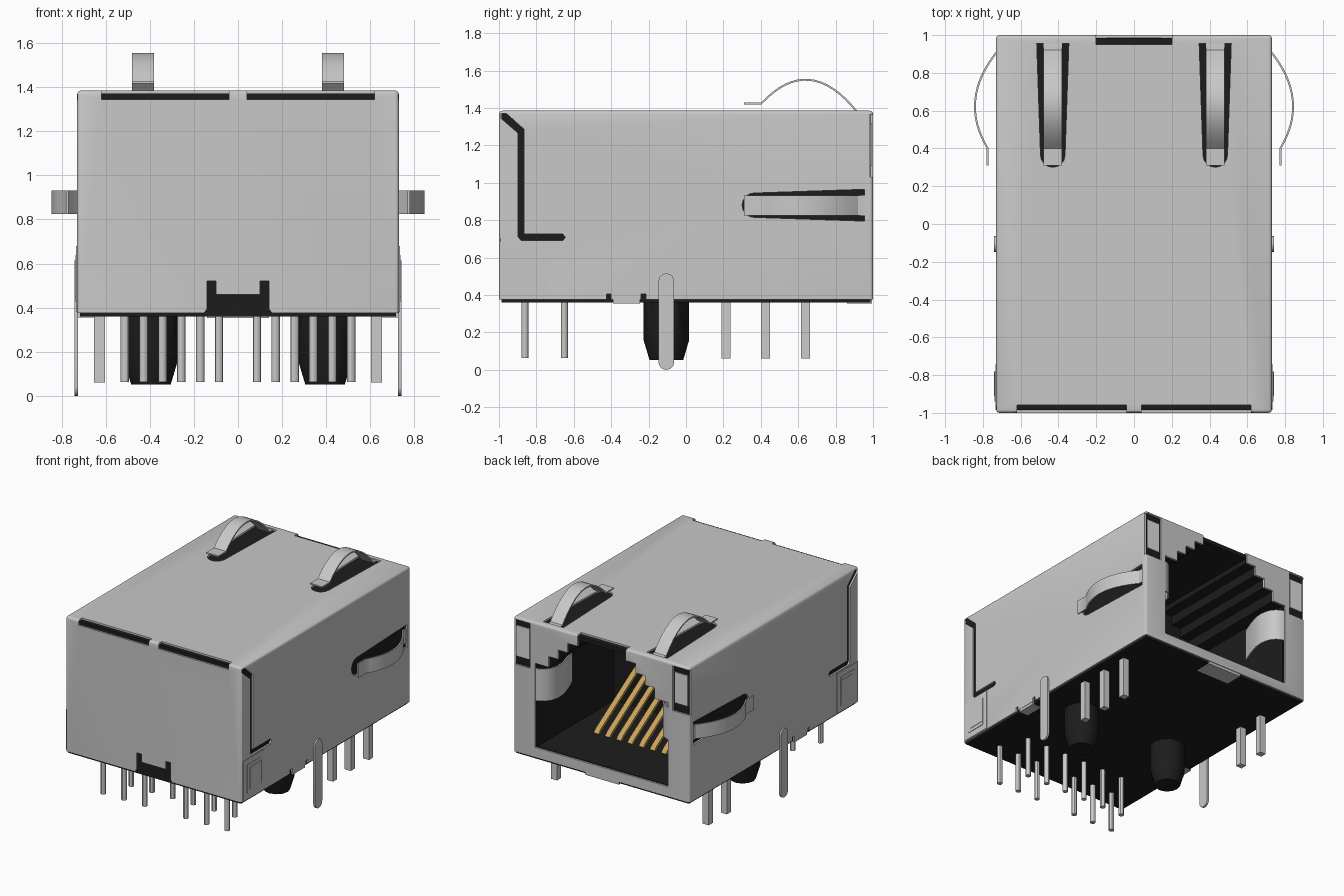
import bpy, bmesh, math
from mathutils import Vector

if "Cube" in bpy.data.objects:
    bpy.data.objects.remove(bpy.data.objects["Cube"])


def mat(name, rgb):
    m = bpy.data.materials.new(name)
    m.diffuse_color = (*rgb, 1)
    m.use_nodes = True
    m.node_tree.nodes["Principled BSDF"].inputs["Base Color"].default_value = m.diffuse_color
    return m


METAL = mat("shell metal", (0.58, 0.58, 0.58))
PIN = mat("pin tin", (0.60, 0.60, 0.59))
BLACK = mat("black plastic", (0.012, 0.012, 0.012))
GOLD = mat("gold", (0.58, 0.36, 0.10))
LENS = mat("light lens", (0.72, 0.72, 0.72))


def finish(name, bm, material):
    bmesh.ops.recalc_face_normals(bm, faces=bm.faces)
    me = bpy.data.meshes.new(name)
    bm.to_mesh(me)
    bm.free()
    if material:
        me.materials.append(material)
    me.shade_smooth()
    me.set_sharp_from_angle(angle=math.radians(30))
    ob = bpy.data.objects.new(name, me)
    bpy.context.collection.objects.link(ob)
    return ob


def prism(name, pts, axis, lo, hi, material=None):
    """Extrude a 2D outline along an axis."""
    place = {"x": lambda a, b, c: (c, a, b),
             "y": lambda a, b, c: (a, c, b),
             "z": lambda a, b, c: (a, b, c)}[axis]
    bm = bmesh.new()
    r0 = [bm.verts.new(place(a, b, lo)) for a, b in pts]
    r1 = [bm.verts.new(place(a, b, hi)) for a, b in pts]
    bm.faces.new(r0)
    bm.faces.new(r1)
    n = len(pts)
    for i in range(n):
        j = (i + 1) % n
        bm.faces.new((r0[i], r0[j], r1[j], r1[i]))
    return finish(name, bm, material)


def box(name, x0, x1, y0, y1, z0, z1, material=None):
    return prism(name, [(x0, y0), (x1, y0), (x1, y1), (x0, y1)], "z", z0, z1, material)


def ribbon(path, t):
    """Closed outline of a bent strip of thickness t."""
    p = [Vector(q) for q in path]
    off = []
    for i in range(len(p)):
        d = (p[min(i + 1, len(p) - 1)] - p[max(i - 1, 0)]).normalized()
        off.append(p[i] + Vector((-d.y, d.x)) * t)
    return [tuple(q) for q in p + off[::-1]]


def capsule(cx, r, lo, hi):
    up = [(cx + r * math.cos(a), hi - r + r * math.sin(a)) for a in [math.pi * i / 10 for i in range(11)]]
    return up + [(cx - r * math.cos(a), lo + r - r * math.sin(a)) for a in [math.pi * i / 10 for i in range(11)]]


def carve(ob, cutters):
    for c in cutters:
        m = ob.modifiers.new("cut", "BOOLEAN")
        m.operation, m.solver, m.object = "DIFFERENCE", "EXACT", c
    bpy.context.view_layer.update()
    dg = bpy.context.evaluated_depsgraph_get()
    me = bpy.data.meshes.new_from_object(ob.evaluated_get(dg))
    ob.modifiers.clear()
    material = ob.data.materials[0]
    ob.data = me
    me.materials.clear()
    me.materials.append(material)
    me.polygons.foreach_set("material_index", [0] * len(me.polygons))
    me.shade_smooth()
    me.set_sharp_from_angle(angle=math.radians(30))
    for c in cutters:
        bpy.data.objects.remove(c)


def stairs(w, z0, top, inset=0.0):
    """Plug opening with a stepped latch recess at the top."""
    half = [(w, z0), (w, 1.08), (.44, 1.08), (.44, 1.16), (.36, 1.16), (.36, 1.23),
            (.28, 1.23), (.28, 1.30), (.2, 1.30), (.2, top)]
    return half + [(-x, z) for x, z in half[::-1]]


# spring finger cutout and bowed finger profile
def slot(c):
    tip = [(c + .065 * math.cos(a), .365 - .065 * math.sin(a)) for a in [math.pi * i / 8 for i in range(9)]]
    return [(c + .085, .955)] + tip + [(c - .085, .955)]


def bow(tip, peak):
    pts = [(.31, tip), (.40, tip)]
    for i in range(1, 17):
        t = i / 16
        pts.append((.40 + .52 * t, tip * (1 - t) + (peak - tip / 2) * 4 * t * (1 - t)))
    return pts + [(.97, -.004)]


# metal shell: thin rounded box, open below
shell = box("shell", -.73, .73, -1, 1, .375, 1.385, METAL)
bm = bmesh.new()
bm.from_mesh(shell.data)
edges = [e for e in bm.edges if max(v.co.z for v in e.verts) > 1]
bmesh.ops.bevel(bm, geom=edges, offset=.018, segments=3, profile=.5, affect="EDGES")
bm.to_mesh(shell.data)
bm.free()
cuts = [box("cut", -.717, .717, -.987, .987, .1, 1.372),
        prism("cut", stairs(.55, .45, 1.5), "y", .95, 1.1)]
# tab notch low on the closed face
half = [(.155, .3), (.155, .375), (.14, .395), (.14, .52), (.1, .52), (.1, .46)]
cuts.append(prism("cut", half + [(-x, z) for x, z in half[::-1]], "y", -1.1, -.95))
fold = [(-.99, 1.37), (-.96, 1.37), (-.865, 1.285), (-.865, .727), (-.66, .727), (-.645, .708),
        (-.66, .69), (-.88, .69), (-.897, .71), (-.897, 1.265), (-.99, 1.345)]
for s in (-1, 1):
    x0, x1 = sorted((s * .70, s * .80))
    cuts.append(prism("cut", fold, "x", x0, x1))
    cuts.append(prism("cut", [(y, z) for z, y in slot(.88)], "x", x0, x1))
    cuts.append(prism("cut", slot(s * .43), "z", 1.36, 1.45))
    a, b = sorted((s * .04, s * .62))
    cuts.append(box("cut", a, b, -1.1, -.958, 1.345, 1.5))
    a, b = sorted((s * .59, s * .80))
    cuts.append(box("cut", a, b, .984, 1.1, 1.03, 1.366))
    for y in (-.425, -.24):
        cuts.append(box("cut", x0, x1, y, y + .025, .3, .405))
carve(shell, cuts)

# black housing with plug cavity
housing = box("housing", -.716, .716, -.986, .986, .361, 1.371, BLACK)
carve(housing, [prism("cut", stairs(.54, .455, 1.34), "y", .08, 1.1)])

# folded shell tabs under the body
box("front_bottom_tab", -.14, .14, .86, .995, .354, .38, METAL)

for s, side in ((-1, "left"), (1, "right")):
    # bowed grounding fingers on top and sides
    top = ribbon([(y, 1.38 + h) for y, h in bow(.048, .175)], -.01)
    prism(side + "_top_finger", top, "x", s * .43 - .05, s * .43 + .05, METAL)
    arm = ribbon([(s * (.725 + h), y) for y, h in bow(.055, .12)], s * .01)
    prism(side + "_side_finger", arm, "z", .825, .932, METAL)
    # contact curling into the opening
    curl = [(.57, .997), (.53, .992), (.49, .97), (.46, .93), (.445, .87), (.45, .80), (.48, .70), (.52, .60)]
    prism(side + "_inner_contact", ribbon([(s * x, y) for x, y in curl], s * .01), "z", .80, 1.04, METAL)
    # indicator lens
    a, b = sorted((s * .60, s * .71))
    box(side + "_lens", a, b, .98, .994, 1.09, 1.32, LENS)
    # wrapped rear flap with raised latch window
    for name, y0, y1, z0, z1, h in (("flap", -.985, -.74, .38, .68, .734),
                                    ("latch", -.94, -.78, .425, .64, .738),
                                    ("latch_center", -.91, -.78, .45, .615, .741)):
        a, b = sorted((s * .72, s * h))
        box(f"{side}_{name}", a, b, y0, y1, z0, z1, METAL)
    a, b = sorted((s * .65, s * .728))
    box(side + "_bottom_tab", a, b, -.39, -.245, .355, .385, METAL)
    # ground leg
    a, b = sorted((s * .726, s * .742))
    prism(side + "_ground_leg", capsule(-.105, .042, 0, .515), "x", a, b, METAL)
    # locating peg with tapered tip
    bm = bmesh.new()
    rings = []
    for z, r in ((.37, .122), (.16, .122), (.052, .09)):
        rings.append([bm.verts.new((s * .395 + r * math.cos(math.tau * i / 12),
                                    -.105 + r * math.sin(math.tau * i / 12), z)) for i in range(12)])
    for r0, r1 in zip(rings, rings[1:]):
        for i in range(12):
            bm.faces.new((r0[i - 1], r0[i], r1[i], r1[i - 1]))
    bm.faces.new(rings[0])
    bm.faces.new(rings[-1])
    finish(side + "_peg", bm, BLACK)
    # flat indicator pins: three on the right, two on the left
    for y in ((.215, .425, .64) if s > 0 else (.425, .64)):
        box(side + "_indicator_pin", s * .628 - .025, s * .628 + .025, y - .024, y + .024, .06, .37, PIN)
    # two staggered rows of round signal pins
    for y, xs in ((-.86, (.171, .342, .513)), (-.65, (.086, .257, .428))):
        for x in xs:
            ring = [(s * x + .019 * math.cos(math.tau * i / 12), y + .019 * math.sin(math.tau * i / 12))
                    for i in range(12)]
            prism("signal_pin", ring, "z", .062, .37, PIN)

# eight gold spring contacts rising toward the back of the cavity
for i in range(8):
    x = (i - 3.5) * .093
    prism("gold_contact", ribbon([(.60, .462), (.57, .49), (.15, .75), (.06, .80)], .02), "x", x - .02, x + .02, GOLD)
